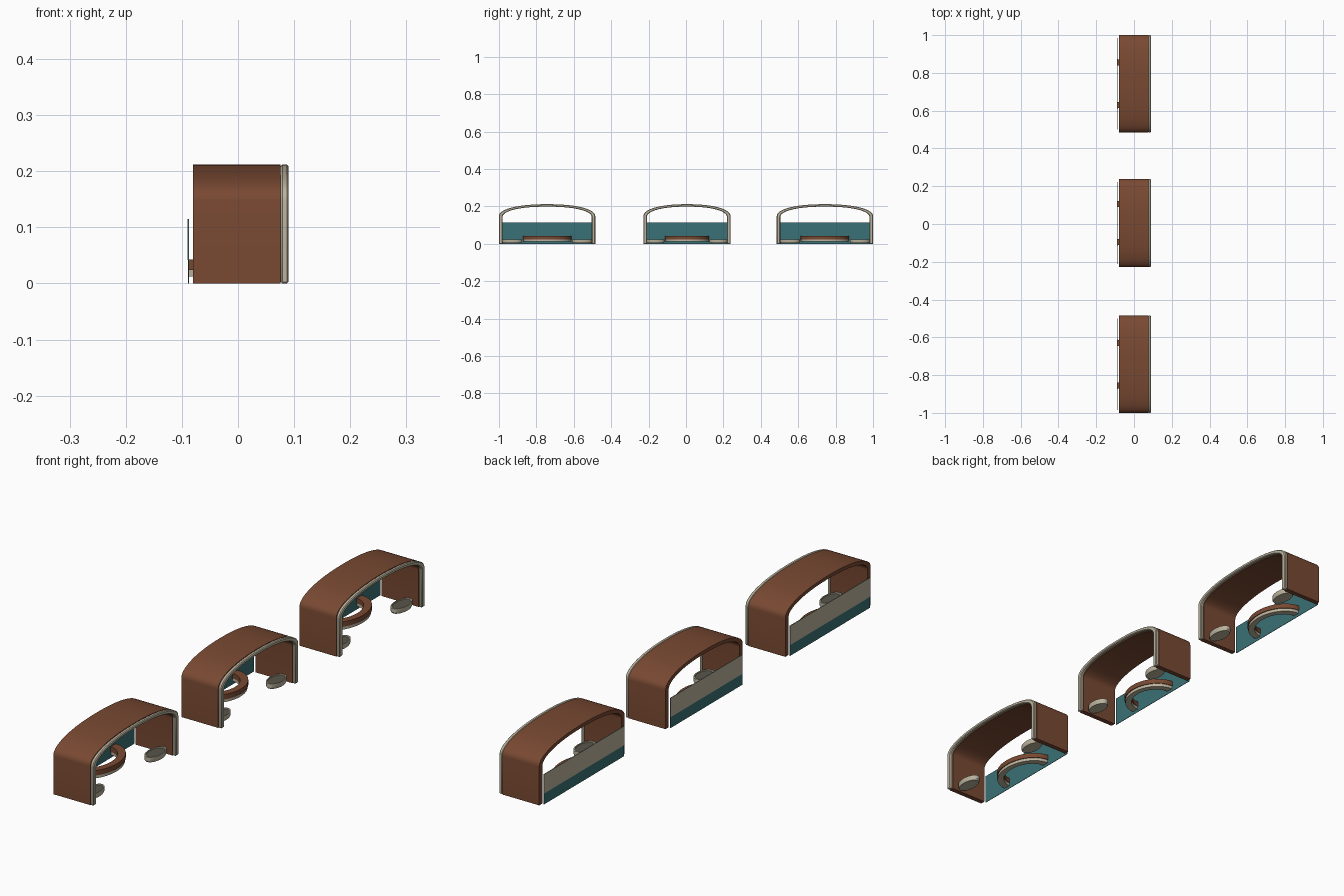
import bpy, bmesh, math

if "Cube" in bpy.data.objects:
    bpy.data.objects.remove(bpy.data.objects["Cube"])


def material(name, color):
    m = bpy.data.materials.new(name)
    m.diffuse_color = (*color, 1)
    m.use_nodes = True
    m.node_tree.nodes["Principled BSDF"].inputs["Base Color"].default_value = m.diffuse_color
    return m


BROWN = material("brown", (0.19, 0.067, 0.032))
CREAM = material("cream", (0.50, 0.45, 0.34))
TEAL = material("teal", (0.042, 0.165, 0.18))
DARK = material("dark_taupe", (0.10, 0.09, 0.07))


def make_object(name, bm, *mats):
    bmesh.ops.recalc_face_normals(bm, faces=bm.faces)
    me = bpy.data.meshes.new(name)
    bm.to_mesh(me)
    bm.free()
    ob = bpy.data.objects.new(name, me)
    bpy.context.collection.objects.link(ob)
    for m in mats:
        me.materials.append(m)
    return ob


def smooth(ob, angle=30):
    bpy.ops.object.select_all(action='DESELECT')
    ob.select_set(True)
    bpy.context.view_layer.objects.active = ob
    bpy.ops.object.shade_smooth_by_angle(angle=math.radians(angle))


def strip(name, outer, inner, place, a, b, mat):
    """Solid band between two matching open paths, extruded from a to b."""
    bm = bmesh.new()
    rings = []
    for o, i in zip(outer, inner):
        rings.append([bm.verts.new(place(p, d)) for p, d in
                      ((o, a), (o, b), (i, b), (i, a))])
    for r, s in zip(rings, rings[1:]):
        for k in range(4):
            n = (k + 1) % 4
            bm.faces.new((r[k], r[n], s[n], s[k]))
    bm.faces.new(rings[0])
    bm.faces.new(rings[-1])
    ob = make_object(name, bm, mat)
    smooth(ob)
    return ob


def box(name, x0, x1, y0, y1, z0, z1, mat):
    bm = bmesh.new()
    bmesh.ops.create_cube(bm, size=1)
    for v in bm.verts:
        v.co = (x1 if v.co.x > 0 else x0, y1 if v.co.y > 0 else y0,
                z1 if v.co.z > 0 else z0)
    return make_object(name, bm, mat)


def arch_path(cy, half, spring, top, n=32, power=2.2):
    """Straight legs with a shallow rounded crown, in y and z."""
    pts = [(cy - half, 0)]
    for k in range(n + 1):
        t = math.pi * (1 - k / n)
        c, s = math.cos(t), max(math.sin(t), 0)
        pts.append((cy + half * math.copysign(abs(c) ** (2 / power), c),
                    spring + (top - spring) * s ** (2 / power)))
    return pts + [(cy + half, 0)]


def half_ring(cy, rx, ry, n=24):
    """Half ellipse bulging forward from the back panel, in x and y."""
    return [(-0.088 + rx * math.sin(math.pi * k / n),
             cy - ry * math.cos(math.pi * k / n)) for k in range(n + 1)]


def stool(name, cx, cy, ry):
    """Oval cup with a cream rim and a dark recessed seat."""
    bm = bmesh.new()
    n = 28
    profile = [(0.93, 0.004), (1, 0.009), (1, 0.024), (0.88, 0.024), (0.86, 0.021)]
    rings = [[bm.verts.new((cx + 0.028 * r * math.cos(2 * math.pi * k / n),
                            cy + ry * r * math.sin(2 * math.pi * k / n), z))
              for k in range(n)] for r, z in profile]
    for a, b in zip(rings, rings[1:]):
        for k in range(n):
            m = (k + 1) % n
            bm.faces.new((a[k], a[m], b[m], b[k]))
    bm.faces.new(rings[0])
    bm.faces.new(rings[-1]).material_index = 1
    smooth(make_object(name, bm, CREAM, DARK))


def arch_place(p, x):
    return (x, p[0], p[1])


def flat_place(p, z):
    return (p[0], p[1], z)


for label, cy, half in (("near", -0.7425, 0.2575), ("middle", 0.005, 0.233),
                        ("far", 0.7425, 0.2575)):
    # Arched shell and its pale front trim
    outer = arch_path(cy, half, 0.147, 0.212)
    inner = arch_path(cy, half - 0.019, 0.142, 0.199)
    strip(label + "_arch_shell", outer, inner, arch_place, -0.08, 0.076, BROWN)
    trim = strip(label + "_arch_trim", outer, inner, arch_place, 0.076, 0.09, CREAM)
    bev = trim.modifiers.new("soft_edge", 'BEVEL')
    bev.width, bev.segments = 0.003, 1

    # Thin back panel with a pale plate on its rear
    w = half - 0.016
    box(label + "_back_panel", -0.0893, -0.0875, cy - w, cy + w, 0, 0.115, TEAL)
    box(label + "_rear_plate", -0.09, -0.0893, cy - w, cy + w, 0.042, 0.115, CREAM)

    # Curved counter: brown top over a cream underside band
    ry = half * 0.505
    path, hole = half_ring(cy, 0.098, ry), half_ring(cy, 0.072, ry - 0.032)
    strip(label + "_counter_top", path, hole, flat_place, 0.024, 0.043, BROWN)
    path, hole = half_ring(cy, 0.095, ry - 0.003), half_ring(cy, 0.074, ry - 0.03)
    strip(label + "_counter_band", path, hole, flat_place, 0.012, 0.024, CREAM)

    # Oval stools either side
    for side, s in (("left", -1), ("right", 1)):
        stool(f"{label}_stool_{side}", 0.04, cy + s * half * 0.725, half * 0.205)
